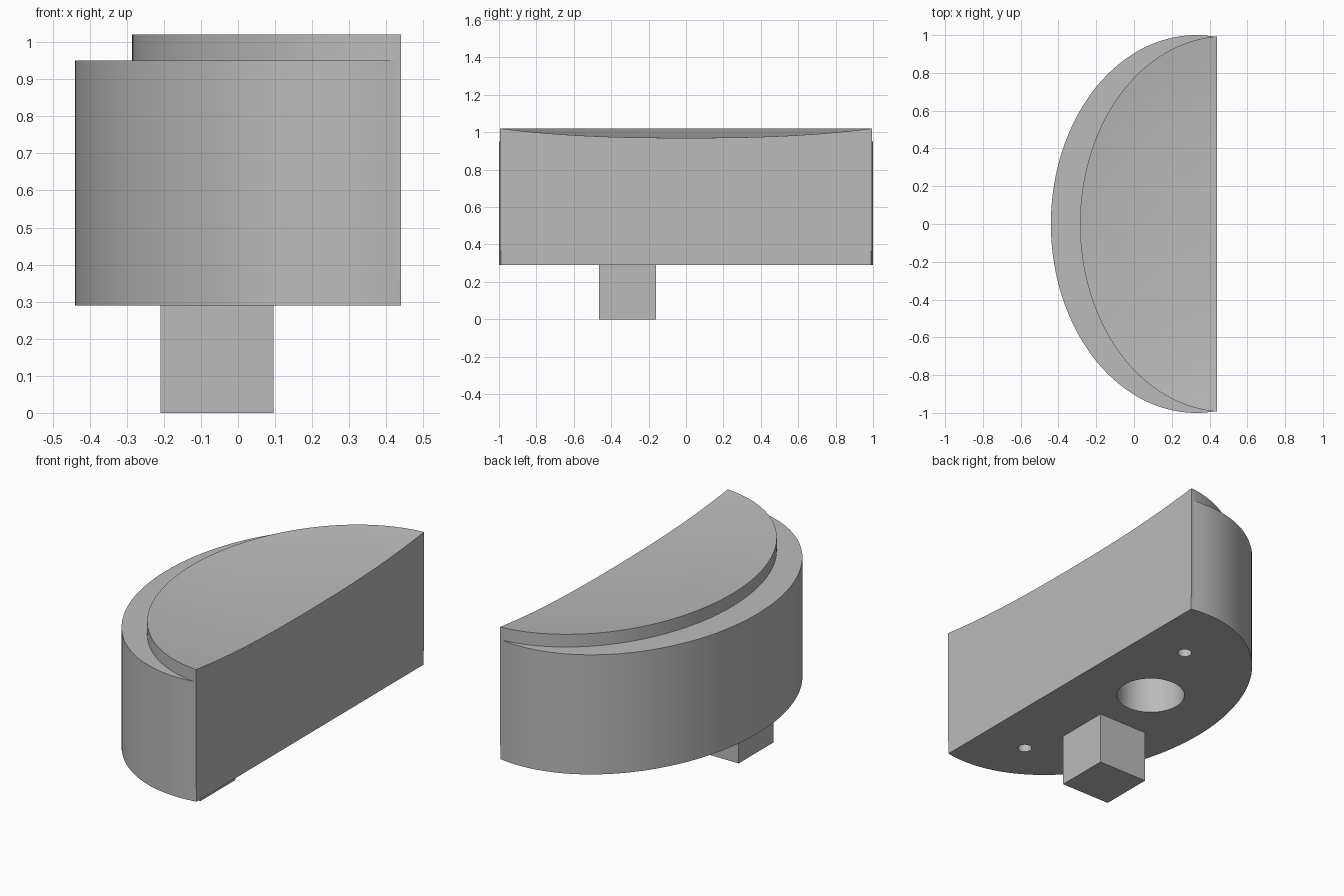
import bpy, bmesh, math

cube = bpy.data.objects.get("Cube")
if cube:
    bpy.data.objects.remove(cube)

FLAT_X = 0.44            # plane of the straight side
BASE_Z, LEDGE_Z, TOP_Z = 0.29, 0.95, 1.02

grey = bpy.data.materials.new("plain grey")
grey.use_nodes = True
colour = (0.5, 0.5, 0.5, 1)
grey.diffuse_color = colour
grey.node_tree.nodes["Principled BSDF"].inputs["Base Color"].default_value = colour


def make_object(name, bm):
    bmesh.ops.recalc_face_normals(bm, faces=bm.faces)
    mesh = bpy.data.meshes.new(name)
    bm.to_mesh(mesh)
    bm.free()
    mesh.materials.append(grey)
    obj = bpy.data.objects.new(name, mesh)
    bpy.context.collection.objects.link(obj)
    return obj


def half_ellipse(cx, a, b, steps=96):
    """Outline of an ellipse kept on the -x side of the flat plane."""
    start = math.acos((FLAT_X - cx) / a)
    sweep = 2 * (math.pi - start)
    angles = [start + sweep * i / steps for i in range(steps + 1)]
    return [(cx + a * math.cos(t), b * math.sin(t)) for t in angles]


def half_drum(name, cx, a, b, z0, z1, bowl=0.0):
    """Half-elliptic block whose top may sink into a shallow bowl."""
    bm = bmesh.new()
    outline = half_ellipse(cx, a, b)
    floor = [bm.verts.new((x, y, z0)) for x, y in outline]
    rim = [bm.verts.new((x, y, z1)) for x, y in outline]
    bm.faces.new(floor)
    for i in range(len(rim) - 1):
        bm.faces.new((floor[i], floor[i + 1], rim[i + 1], rim[i]))
    if not bowl:
        bm.faces.new(rim)
        bm.faces.new((floor[0], rim[0], rim[-1], floor[-1]))
        return make_object(name, bm)

    def sunk(x, y):
        r = min(1, math.hypot((x - cx) / a, y / b))
        return bm.verts.new((x, y, z1 - bowl * (1 - r ** 2.5)))

    rings = 16
    outer, edge_a, edge_b = rim, [rim[0]], [rim[-1]]
    for k in range(rings - 1, 0, -1):
        t = k / rings
        inner = [sunk(FLAT_X + (x - FLAT_X) * t, y * t) for x, y in outline]
        for i in range(len(inner) - 1):
            bm.faces.new((outer[i], outer[i + 1], inner[i + 1], inner[i]))
        outer = inner
        edge_a.append(inner[0])
        edge_b.append(inner[-1])
    hub = sunk(FLAT_X, 0)
    for i in range(len(outer) - 1):
        bm.faces.new((outer[i], outer[i + 1], hub))
    # straight side below the curved top edge
    bm.faces.new([floor[0]] + edge_a + [hub] + edge_b[::-1] + [floor[-1]])
    return make_object(name, bm)


def boolean(target, tool, operation):
    mod = target.modifiers.new(operation.lower(), 'BOOLEAN')
    mod.operation = operation
    mod.solver = 'EXACT'
    mod.object = tool
    bpy.context.view_layer.objects.active = target
    bpy.ops.object.modifier_apply(modifier=mod.name)
    bpy.data.objects.remove(tool)


# Outer shell with the dished core rising out of it
body = half_drum("body", 0.33, 0.77, 1.0, BASE_Z, LEDGE_Z)
core = half_drum("dished_core", 0.485, 0.771, 0.995, 0.365, TOP_Z, bowl=0.05)
boolean(body, core, 'UNION')

# Round holes in the underside: x, y, radius, depth
for x, y, radius, depth in ((0.02, 0.16, 0.177, 0.4),
                            (0.17, 0.615, 0.037, 0.2),
                            (0.17, -0.69, 0.037, 0.2)):
    bpy.ops.mesh.primitive_cylinder_add(vertices=48, radius=radius, depth=2 * depth,
                                        location=(x, y, BASE_Z))
    hole = bpy.context.object
    hole.name = "hole_cutter"
    hole.data.materials.append(grey)
    boolean(body, hole, 'DIFFERENCE')

bpy.ops.object.select_all(action='DESELECT')
body.select_set(True)
bpy.context.view_layer.objects.active = body
bpy.ops.object.shade_smooth_by_angle(angle=math.radians(25))

# Square post under the body
bpy.ops.mesh.primitive_cube_add(size=1, location=(-0.057, -0.312, BASE_Z / 2))
post = bpy.context.object
post.name = "square_post"
post.scale = (0.305, 0.305, BASE_Z)
post.data.materials.append(grey)
